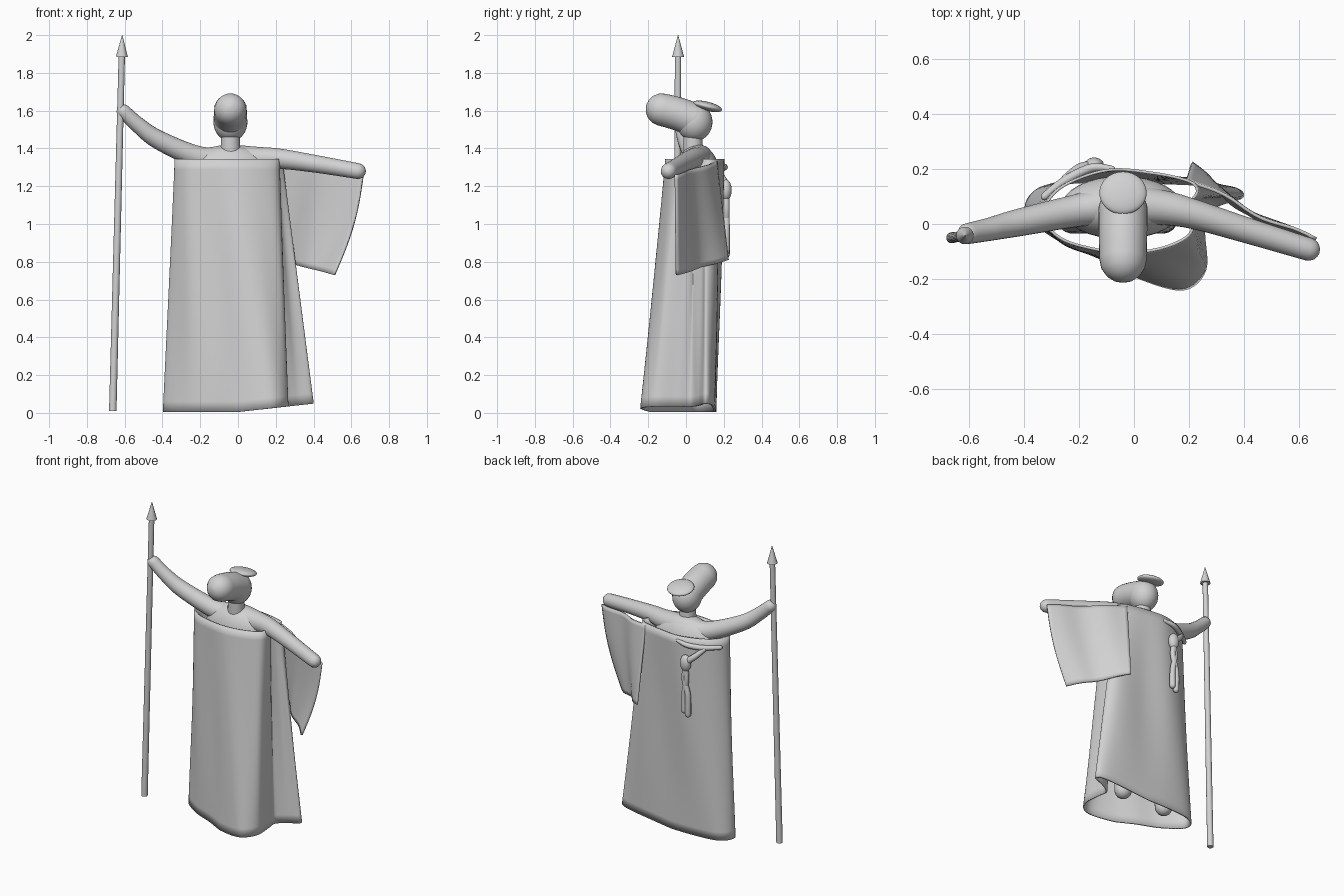
import bpy, bmesh, math
from mathutils import Vector, Matrix

if "Cube" in bpy.data.objects:
    bpy.data.objects.remove(bpy.data.objects["Cube"])

grey = bpy.data.materials.new("statue_grey")
grey.diffuse_color = (0.64, 0.64, 0.64, 1)
grey.use_nodes = True
grey.node_tree.nodes["Principled BSDF"].inputs["Base Color"].default_value = grey.diffuse_color


def finish(name, mesh, angle=60):
    ob = bpy.data.objects.new(name, mesh)
    bpy.context.collection.objects.link(ob)
    mesh.materials.clear()
    mesh.materials.append(grey)
    bpy.ops.object.select_all(action='DESELECT')
    ob.select_set(True)
    bpy.context.view_layer.objects.active = ob
    bpy.ops.object.shade_smooth_by_angle(angle=math.radians(angle))
    return ob


def spline(pts, steps, closed=False):
    """Catmull-Rom through points of any dimension."""
    n, out = len(pts), []
    for i in range(n if closed else n - 1):
        q = [pts[(i + k) % n] if closed else pts[min(max(i + k, 0), n - 1)] for k in (-1, 0, 1, 2)]
        for s in range(steps):
            t = s / steps
            out.append(tuple(0.5 * (2 * b + (c - a) * t + (2 * a - 5 * b + 4 * c - d) * t * t
                                    + (3 * b - a - 3 * c + d) * t ** 3) for a, b, c, d in zip(*q)))
    if not closed:
        out.append(tuple(pts[-1]))
    return out


def loft(rings, closed=True, caps=False):
    n, verts = len(rings[0]), [v for r in rings for v in r]
    faces = []
    for j in range(len(rings) - 1):
        for i in range(n if closed else n - 1):
            k = (i + 1) % n
            faces.append((j * n + i, j * n + k, (j + 1) * n + k, (j + 1) * n + i))
    if caps:
        faces += [tuple(range(n))[::-1], tuple(range(len(verts) - n, len(verts)))]
    me = bpy.data.meshes.new("loft")
    me.from_pydata(verts, [], faces)
    bm = bmesh.new()
    bm.from_mesh(me)
    bmesh.ops.recalc_face_normals(bm, faces=bm.faces)
    bm.to_mesh(me)
    bm.free()
    return me


def tube(name, pts, sides=20, steps=6, rounded=True):
    """Round tube through (x, y, z, radius) points, with domed ends."""
    path = [(Vector(p[:3]), p[3]) for p in spline(pts, steps)]
    if rounded:
        def dome(end, prev):
            d, r = (end[0] - prev[0]).normalized(), end[1]
            return [(end[0] + d * r * math.sin(a), r * math.cos(a)) for a in (0.4, 0.8, 1.15, 1.5)]
        path = dome(path[0], path[1])[::-1] + path + dome(path[-1], path[-2])
    rings = []
    x = None
    for i, (p, r) in enumerate(path):
        d = (path[min(i + 1, len(path) - 1)][0] - path[max(i - 1, 0)][0]).normalized()
        x = d.orthogonal() if x is None else x - d * x.dot(d)
        x.normalize()
        y = d.cross(x)
        rings.append([p + (x * math.cos(a) + y * math.sin(a)) * r
                      for a in (2 * math.pi * k / sides for k in range(sides))])
    return finish(name, loft(rings, caps=True))


def ellipsoid(name, loc, radii, tilt=0):
    bm = bmesh.new()
    m = Matrix.Translation(loc) @ Matrix.Rotation(tilt, 4, 'X') @ Matrix.Diagonal((*radii, 1))
    bmesh.ops.create_uvsphere(bm, u_segments=32, v_segments=18, radius=1, matrix=m)
    me = bpy.data.meshes.new(name)
    bm.to_mesh(me)
    bm.free()
    return finish(name, me)


def thicken(ob, t):
    mod = ob.modifiers.new("thickness", 'SOLIDIFY')
    mod.thickness, mod.offset = t, 0


# Spear: leaning shaft and pointed head
tube("spear_shaft", [(-0.663, -0.05, 0.01, 0.02), (-0.615, -0.042, 1.9, 0.017)], rounded=False)
tube("spear_head", [(-0.615, -0.042, 1.885, 0.032), (-0.613, -0.042, 2.0, 0.001)],
     steps=1, rounded=False)

# Arms and shoulders as one continuous limb
tube("arms_and_shoulders", [
    (-0.605, -0.035, 1.595, 0.038), (-0.53, -0.02, 1.525, 0.042), (-0.42, 0.005, 1.445, 0.05),
    (-0.2, 0.05, 1.35, 0.06), (-0.05, 0.07, 1.345, 0.075), (0.1, 0.06, 1.345, 0.064),
    (0.22, 0.035, 1.345, 0.054), (0.4, -0.02, 1.32, 0.047), (0.635, -0.092, 1.28, 0.042)])

# Chest, torso, legs and feet inside the robe
ellipsoid("chest", (-0.045, 0.06, 1.27), (0.22, 0.115, 0.15))
ellipsoid("torso", (-0.05, 0.06, 1.05), (0.17, 0.11, 0.3))
for side in (-1, 1):
    tube("leg", [(-0.04 + side * 0.08, 0.05, 0.9, 0.08), (-0.05 + side * 0.14, 0.03, 0.45, 0.065),
                 (-0.06 + side * 0.165, 0.02, 0.1, 0.055)])

# Neck and long forward-bowed head
tube("neck", [(-0.04, 0.04, 1.36, 0.054), (-0.04, 0.035, 1.47, 0.05)], rounded=False)
tube("long_head", [(-0.04, -0.128, 1.606, 0.086), (-0.04, -0.04, 1.582, 0.088),
                   (-0.04, 0.045, 1.55, 0.089)], sides=32)
ellipsoid("skull", (-0.04, 0.045, 1.54), (0.09, 0.095, 0.102))
ellipsoid("back_cap", (-0.04, 0.113, 1.623), (0.086, 0.08, 0.024), -0.25)

# Robe: section at the hem lofted up to the section at the rim
hem = [(-0.39, 0.04), (-0.27, -0.06), (-0.12, -0.125), (0.03, -0.2), (0.18, -0.237), (0.257, -0.17),
       (0.255, -0.05), (0.25, 0.03), (0.31, 0.07), (0.395, 0.1), (0.34, 0.135), (0.1, 0.15),
       (-0.15, 0.155), (-0.34, 0.13)]
rim = [(-0.33, 0.03), (-0.27, -0.05), (-0.15, -0.09), (-0.02, -0.105), (0.11, -0.085), (0.2, -0.04),
       (0.215, 0.02), (0.195, 0.06), (0.205, 0.08), (0.23, 0.12), (0.2, 0.155), (0.07, 0.185),
       (-0.1, 0.195), (-0.27, 0.13)]
low, high = spline(hem, 8, True), spline(rim, 8, True)
rings = []
for j in range(25):
    t = j / 24
    ring = []
    for i, (a, b) in enumerate(zip(low, high)):
        fold = 0.008 * math.sin(math.pi * t) * math.sin(i * 2 * math.pi / 16 + 1.5 * t)
        z0 = 0.005 + max(0, 0.11 * a[0])
        ring.append((a[0] + (b[0] - a[0]) * t, a[1] + (b[1] - a[1]) * t + fold, z0 + (1.343 - z0) * t))
    rings.append(ring)
thicken(finish("robe", loft(rings)), 0.01)

# Sleeve cloth hanging from the outstretched arm
tl, tr = Vector((0.19, 0.16, 1.33)), Vector((0.663, -0.055, 1.26))
bl, br = Vector((0.21, 0.222, 0.81)), Vector((0.51, -0.05, 0.73))
rows = []
for j in range(21):
    v, row = j / 20, []
    for i in range(25):
        u = i / 24
        p = tl.lerp(tr, u).lerp(bl.lerp(br, u), v)
        w = 0.014 * math.sin(2.5 * math.pi * u + v) * math.sin(math.pi * u)
        p += Vector((0.4, 0.9, 0)) * w
        p.x += 0.025 * u * math.sin(math.pi * v)
        row.append(p)
    rows.append(row)
thicken(finish("sleeve_cloth", loft(rows, closed=False)), 0.012)

# Knotted cord with hanging tassel on the back
tube("cord_upper", [(-0.08, 0.2, 1.31, 0.012), (-0.15, 0.205, 1.3, 0.016), (-0.23, 0.17, 1.29, 0.017),
                    (-0.29, 0.13, 1.29, 0.015), (-0.325, 0.1, 1.29, 0.014)], sides=10)
tube("cord_lower", [(-0.25, 0.165, 1.28, 0.015), (-0.2, 0.2, 1.23, 0.019),
                    (-0.15, 0.21, 1.19, 0.022)], sides=10)
ellipsoid("cord_knot", (-0.145, 0.212, 1.18), (0.036, 0.03, 0.055))
for k, dx in enumerate((-0.014, 0.014)):
    tube("tassel_strand", [(-0.145 + dx * 0.5, 0.212, 1.18, 0.018), (-0.145 - dx * 0.6, 0.214, 1.08, 0.017),
                           (-0.15 + dx, 0.214, 0.97, 0.018), (-0.15 + dx, 0.212, 0.84 + 0.02 * k, 0.02)],
         sides=10)
